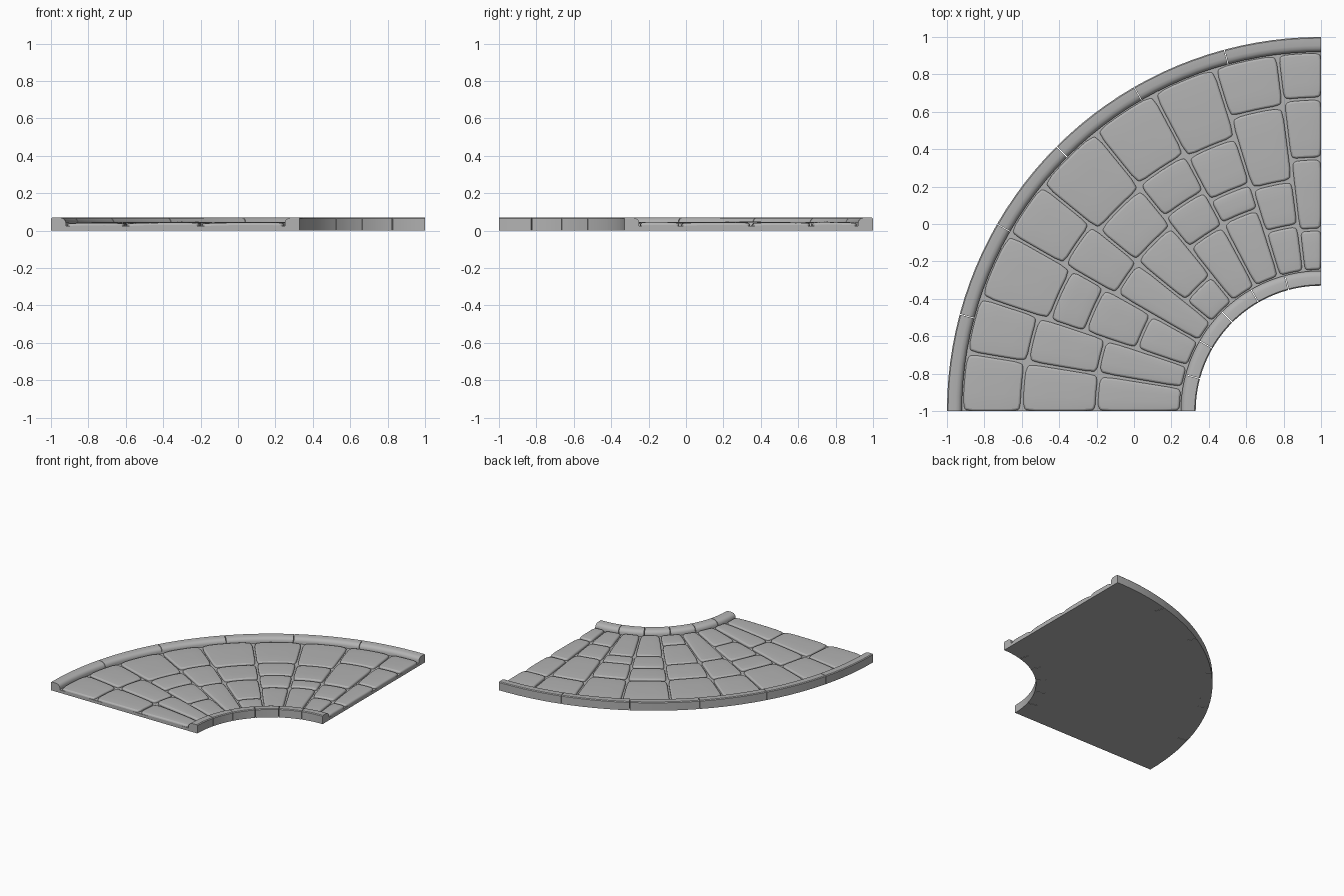
import bpy, bmesh, random
from math import radians, sin, cos

random.seed(4)
cube = bpy.data.objects.get("Cube")
if cube:
    bpy.data.objects.remove(cube, do_unlink=True)

stone_grey = bpy.data.materials.new("stone grey")
stone_grey.use_nodes = True
colour = (0.45, 0.45, 0.45, 1)
stone_grey.diffuse_color = colour
stone_grey.node_tree.nodes["Principled BSDF"].inputs["Base Color"].default_value = colour

R_IN, R_ROAD_IN, R_ROAD_OUT, R_OUT = 0.67, 0.75, 1.92, 2.0
SLAB_TOP, STONE_TOP, CURB_TOP = 0.024, 0.045, 0.07


def polar(r, a, z):
    """Point on the bend, whose centre is the front left corner."""
    return (1 - r * cos(a), -1 + r * sin(a), z)


def finish(bm, name, bevel=0.0, segments=2):
    bmesh.ops.recalc_face_normals(bm, faces=bm.faces)
    mesh = bpy.data.meshes.new(name)
    bm.to_mesh(mesh)
    bm.free()
    mesh.materials.append(stone_grey)
    ob = bpy.data.objects.new(name, mesh)
    bpy.context.collection.objects.link(ob)
    if bevel:
        mod = ob.modifiers.new("Rounded edges", 'BEVEL')
        mod.width, mod.segments = bevel, segments
        mod.limit_method, mod.angle_limit = 'ANGLE', radians(40)
    bpy.ops.object.select_all(action='DESELECT')
    ob.select_set(True)
    bpy.context.view_layer.objects.active = ob
    bpy.ops.object.shade_smooth_by_angle(angle=radians(40))
    return ob


def sweep(bm, profile, a0, a1, steps):
    """Sweep a closed (radius, height) profile around the bend."""
    rings = []
    for i in range(steps + 1):
        a = a0 + (a1 - a0) * i / steps
        rings.append([bm.verts.new(polar(r, a, z)) for r, z in profile])
    n = len(profile)
    for p, q in zip(rings, rings[1:]):
        for j in range(n):
            k = (j + 1) % n
            bm.faces.new((p[j], p[k], q[k], q[j]))
    bm.faces.new(rings[0])
    bm.faces.new(rings[-1])


def paving_stone(name, r0, r1, a0, a1, n=6):
    """Pillowed block filling one cell of the paving."""
    bm = bmesh.new()
    rm, am = (r0 + r1) / 2, (a0 + a1) / 2
    lift, tilt = random.uniform(-.002, .002), random.uniform(-.002, .002)
    grid = []
    for i in range(n + 1):
        row = []
        for j in range(n + 1):
            u, v = 2 * i / n - 1, 2 * j / n - 1
            pull = 1 - 0.05 * abs(u * v) ** 8
            r = rm + u * pull * (r1 - r0) / 2
            a = am + v * pull * (a1 - a0) / 2
            z = STONE_TOP + lift + tilt * u - 0.004 * (u ** 4 + v ** 4)
            row.append(bm.verts.new(polar(r, a, z)))
        grid.append(row)
    for i in range(n):
        for j in range(n):
            bm.faces.new((grid[i][j], grid[i + 1][j], grid[i + 1][j + 1], grid[i][j + 1]))
    # Side walls down to the slab
    rim = [e for e in bm.edges if e.is_boundary]
    walls = bmesh.ops.extrude_edge_only(bm, edges=rim)["geom"]
    for v in walls:
        if isinstance(v, bmesh.types.BMVert):
            v.co.z = SLAB_TOP
    finish(bm, name, 0.011, 3)


# Flat slab under the paving
bm = bmesh.new()
sweep(bm, [(R_ROAD_IN, 0), (R_ROAD_OUT, 0), (R_ROAD_OUT, SLAB_TOP), (R_ROAD_IN, SLAB_TOP)],
      0, radians(90), 36)
finish(bm, "base_slab")

# Paving: end angle of each row, then the radii where its stones meet
rows = [
    (9.4, (1.2, 1.6)),
    (18.5, (1.21, 1.59)),
    (29.6, (1.04, 1.33, 1.53)),
    (39, (1.26, 1.58)),
    (51, (.93, 1.27, 1.53)),
    (62.1, (1.12, 1.33, 1.55)),
    (72.7, (1.13, 1.27, 1.53)),
    (83, (1.0, 1.24, 1.64)),
    (90, (.97, 1.35, 1.67)),
]
GAP = 0.007
start = 0
for i, (end, breaks) in enumerate(rows):
    radii = (R_ROAD_IN, *breaks, R_ROAD_OUT)
    for j, (r0, r1) in enumerate(zip(radii, radii[1:])):
        gap = GAP / ((r0 + r1) / 2)
        a0 = radians(start) + (gap if start else 0)
        a1 = radians(end) - (gap if end < 90 else 0)
        paving_stone(f"paving_stone_{i + 1}_{j + 1}", r0 + GAP, r1 - GAP, a0, a1)
    start = end


# Curbs: six blocks each, rounded towards the road
def curb(name, r_road, r_far):
    s = 1 if r_far > r_road else -1
    profile = [(r_road, 0), (r_far, 0), (r_far, CURB_TOP - .006), (r_far - s * .006, CURB_TOP),
               (r_road + s * .034, CURB_TOP), (r_road + s * .018, CURB_TOP - .004),
               (r_road + s * .006, CURB_TOP - .013), (r_road, CURB_TOP - .028)]
    joint = 0.002 / r_far
    for i in range(6):
        bm = bmesh.new()
        sweep(bm, profile, radians(15 * i) + (joint if i else 0),
              radians(15 * i + 15) - (joint if i < 5 else 0), 6)
        finish(bm, f"{name}_block_{i + 1}")


curb("outer_curb", R_ROAD_OUT, R_OUT)
curb("inner_curb", R_ROAD_IN, R_IN)
